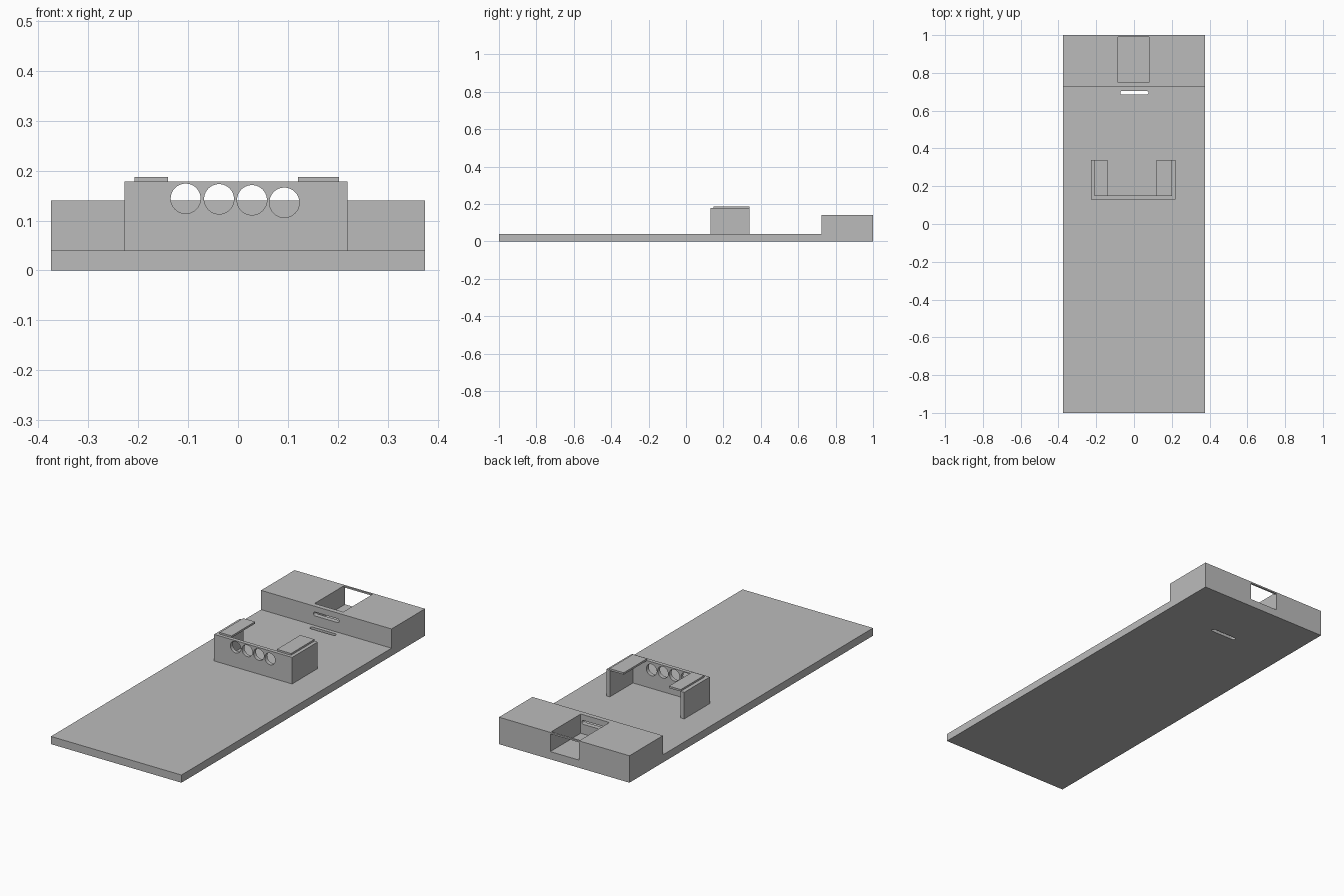
import bpy, bmesh, math
from mathutils import Matrix

cube = bpy.data.objects.get("Cube")
if cube:
    bpy.data.objects.remove(cube, do_unlink=True)

grey = bpy.data.materials.new("plain grey")
grey.use_nodes = True
COLOUR = (0.5, 0.5, 0.5, 1)
grey.diffuse_color = COLOUR
grey.node_tree.nodes["Principled BSDF"].inputs["Base Color"].default_value = COLOUR


def prism(name, points, depth, matrix):
    """Extrude a closed outline along its local z, then place it."""
    bm = bmesh.new()
    face = bm.faces.new([bm.verts.new((a, b, 0)) for a, b in points])
    top = bmesh.ops.extrude_face_region(bm, geom=[face])["geom"]
    bmesh.ops.translate(bm, vec=(0, 0, depth),
                        verts=[v for v in top if isinstance(v, bmesh.types.BMVert)])
    bmesh.ops.transform(bm, matrix=matrix, verts=bm.verts)
    bmesh.ops.recalc_face_normals(bm, faces=bm.faces)
    mesh = bpy.data.meshes.new(name)
    bm.to_mesh(mesh)
    bm.free()
    mesh.materials.append(grey)
    obj = bpy.data.objects.new(name, mesh)
    bpy.context.collection.objects.link(obj)
    return obj


def box(name, x0, x1, y0, y1, z0, z1):
    return prism(name, [(x0, y0), (x1, y0), (x1, y1), (x0, y1)], z1 - z0,
                 Matrix.Translation((0, 0, z0)))


def stadium(half, r, steps=12):
    """Outline of a slot with rounded ends; half = 0 gives a circle."""
    pts = []
    for side, start in ((1, -math.pi / 2), (-1, math.pi / 2)):
        for i in range(steps + (half > 0)):
            a = start + math.pi * i / steps
            pts.append((side * half + r * math.cos(a), r * math.sin(a)))
    return pts


def facing_back(x, y, z):
    """Place an outline upright so that it extrudes towards +y."""
    return Matrix.Translation((x, y, z)) @ Matrix(
        ((1, 0, 0, 0), (0, 0, 1, 0), (0, 1, 0, 0), (0, 0, 0, 1)))


def cut(target, cutter):
    mod = target.modifiers.new("cut", 'BOOLEAN')
    mod.operation = 'DIFFERENCE'
    mod.solver = 'EXACT'
    mod.object = cutter
    cutter.hide_render = True
    bpy.context.view_layer.update()
    done = bpy.data.meshes.new_from_object(
        target.evaluated_get(bpy.context.evaluated_depsgraph_get()))
    target.modifiers.clear()
    target.data = done
    bpy.data.objects.remove(cutter, do_unlink=True)


# Long base plate with a raised block at the back, one stepped profile
side = [(-1, 0), (1, 0), (1, 0.14), (0.725, 0.14), (0.725, 0.04), (-1, 0.04)]
to_x = Matrix(((0, 0, 1, -0.375), (1, 0, 0, 0), (0, 1, 0, 0), (0, 0, 0, 1)))
base = prism("base_and_block", side, 0.75, to_x)

# Pocket open at the top and back, leaving a thin rim across the back
cut(base, box("pocket_cutter", -0.085, 0.08, 0.75, 0.99, 0.04, 0.2))
cut(base, box("back_cutter", -0.085, 0.08, 0.98, 1.1, 0.04, 0.132))

# Cable slots through the block's front wall and through the plate
cut(base, prism("wall_slot_cutter", stadium(0.064, 0.01), 0.1,
                facing_back(0, 0.7, 0.1)))
cut(base, prism("floor_slot_cutter", stadium(0.064, 0.01), 0.2,
                Matrix.Translation((0.002, 0.695, -0.1))))

# U-shaped bracket
outline = [(-0.228, 0.13), (0.22, 0.13), (0.22, 0.34), (0.2, 0.34),
           (0.2, 0.15), (-0.206, 0.15), (-0.206, 0.34), (-0.228, 0.34)]
bracket = prism("bracket", outline, 0.14, Matrix.Translation((0, 0, 0.038)))

# Four round holes through the bracket's front wall
for x, z in ((-0.105, 0.144), (-0.038, 0.143), (0.028, 0.141), (0.093, 0.136)):
    cut(bracket, prism("hole_cutter", stadium(0, 0.03, 20), 0.1,
                       facing_back(x, 0.1, z)))

# Thin lips on top of the two bracket arms
box("right_lip", -0.208, -0.14, 0.147, 0.34, 0.177, 0.187)
box("left_lip", 0.12, 0.202, 0.147, 0.34, 0.177, 0.187)
